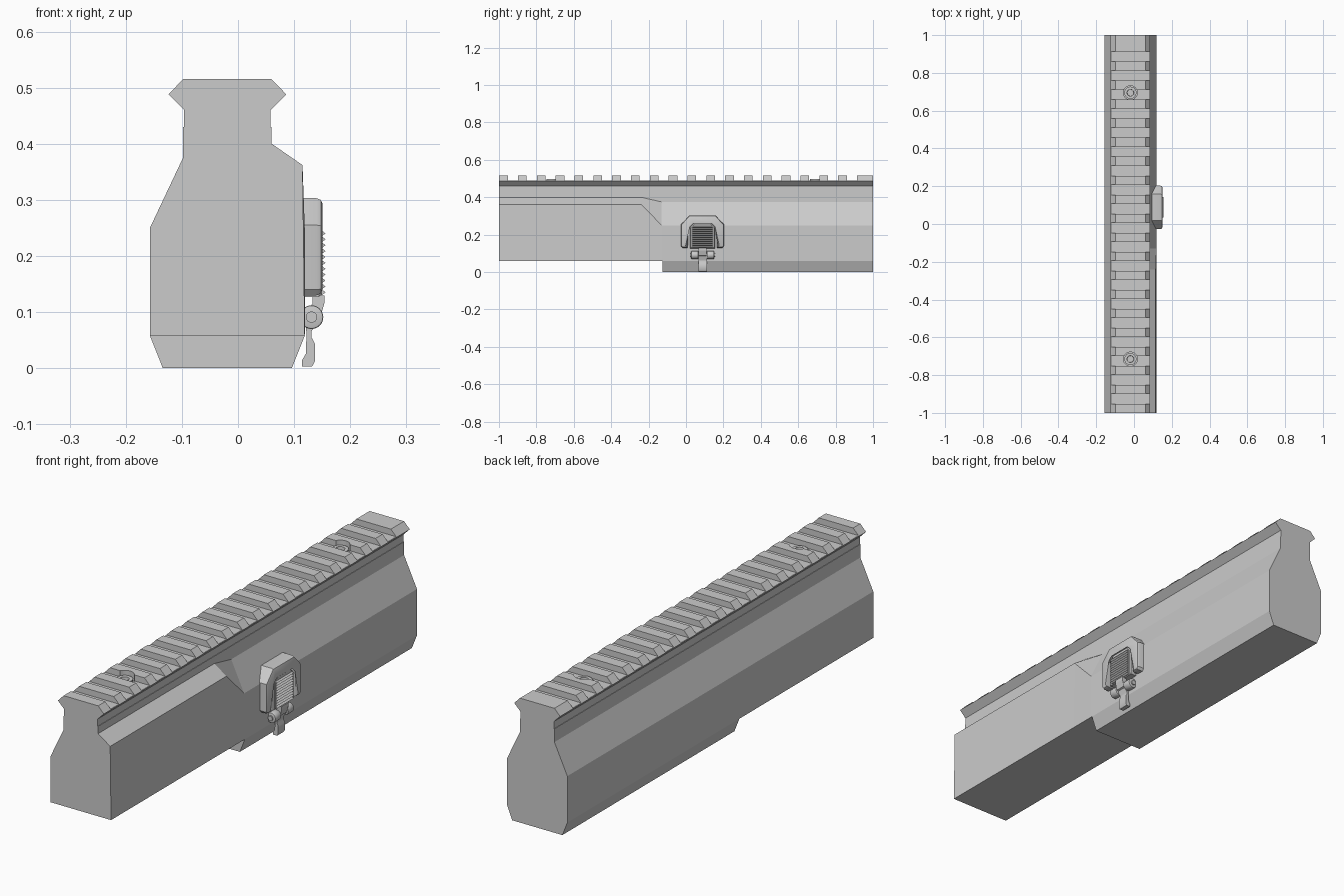
import bpy, bmesh, math
from mathutils import Matrix

if "Cube" in bpy.data.objects:
    bpy.data.objects.remove(bpy.data.objects["Cube"])

CX = -0.019  # centre line of the body


def finish(name, bm, smooth=False):
    bmesh.ops.recalc_face_normals(bm, faces=bm.faces)
    me = bpy.data.meshes.new(name)
    bm.to_mesh(me)
    bm.free()
    ob = bpy.data.objects.new(name, me)
    bpy.context.collection.objects.link(ob)
    if smooth:
        bpy.context.view_layer.objects.active = ob
        ob.select_set(True)
        bpy.ops.object.shade_smooth_by_angle(angle=math.radians(35))
        ob.select_set(False)
    return ob


def loft(bm, rings):
    vs = [[bm.verts.new(p) for p in r] for r in rings]
    n = len(vs[0])
    for a, b in zip(vs, vs[1:]):
        for i in range(n):
            j = (i + 1) % n
            bm.faces.new((a[i], a[j], b[j], b[i]))
    return bm.faces.new(vs[0]), bm.faces.new(vs[-1])


def along_y(bm, pts, y0, y1):
    return loft(bm, [[(x, y, z) for x, z in pts] for y in (y0, y1)])


def along_x(bm, pts, x0, x1):
    return loft(bm, [[(x, y, z) for y, z in pts] for x in (x0, x1)])


def cylinder(bm, r, depth, loc, rot=None, seg=32):
    m = Matrix.Translation(loc)
    if rot:
        m = m @ Matrix.Rotation(math.pi / 2, 4, rot)
    return bmesh.ops.create_cone(bm, cap_ends=True, segments=seg, radius1=r,
                                 radius2=r, depth=depth, matrix=m)


def both(half):
    # mirror a half profile (offset from centre, z) about the body centre
    return [(CX + x, z) for x, z in half] + [(CX - x, z) for x, z in reversed(half)]


def subtract(ob, cutter):
    mod = ob.modifiers.new("cut", 'BOOLEAN')
    mod.operation = 'DIFFERENCE'
    mod.solver = 'EXACT'
    mod.object = cutter
    bpy.context.view_layer.objects.active = ob
    bpy.ops.object.modifier_apply(modifier=mod.name)
    bpy.data.objects.remove(cutter)


# main body: squared right shoulder in front, tapering into the symmetric rear
rear = both([(0.138, 0.058), (0.138, 0.25), (0.079, 0.375), (0.079, 0.43)])
front = list(rear)
front[1] = (0.115, 0.362)
front[2] = (0.06, 0.40)
bm = bmesh.new()
loft(bm, [[(x, y, z) for x, z in prof] for prof, y in
          ((front, -1), (front, -0.24), (rear, -0.13), (rear, 1))])
finish("body", bm)

# deeper chamfered underside of the rear
bm = bmesh.new()
along_y(bm, both([(0.115, 0), (0.138, 0.058)]), -0.125, 1)
finish("lower_body", bm)

# slotted rail with two screw recesses
bm = bmesh.new()
along_y(bm, both([(0.077, 0.425), (0.077, 0.46), (0.105, 0.488), (0.079, 0.515)]), -1, 1)
rail = finish("rail", bm)
bm = bmesh.new()
for k in range(19):
    y = -0.953 + 0.1007 * k
    along_y(bm, [(-0.3, 0.49), (0.3, 0.49), (0.3, 0.6), (-0.3, 0.6)], y, y + 0.0545)
subtract(rail, finish("slot_cutter", bm))
SCREWS = (-0.715, 0.695)
bm = bmesh.new()
for y in SCREWS:
    cylinder(bm, 0.037, 0.1, (CX, y, 0.531))
subtract(rail, finish("bore_cutter", bm))

# socket screws
for i, y in enumerate(SCREWS):
    bm = bmesh.new()
    cylinder(bm, 0.032, 0.03, (CX, y, 0.482))
    top = max(bm.faces, key=lambda f: f.calc_center_median().z)
    bmesh.ops.inset_region(bm, faces=[top], thickness=0.014)
    bmesh.ops.inset_region(bm, faces=[top], thickness=0.001, depth=-0.012)
    finish(f"rail_screw_{i + 1}", bm, True)

# arched guard around the latch
YC = 0.088
half = [(0.079, 0.13), (0.107, 0.13), (0.115, 0.14), (0.115, 0.255), (0.07, 0.303)]
inner = [(0.055, 0.27), (0.079, 0.245)]
guard = ([(YC + a, z) for a, z in half] + [(YC - a, z) for a, z in reversed(half)]
         + [(YC - a, z) for a, z in reversed(inner)] + [(YC + a, z) for a, z in inner])
bm = bmesh.new()
cap = along_x(bm, guard, 0.08, 0.151)[1]
bmesh.ops.bevel(bm, geom=list(cap.edges), offset=0.011, segments=2, affect='EDGES', profile=0.5)
finish("latch_guard", bm, True)

# backing plate inside the guard
bm = bmesh.new()
along_x(bm, [(0.0, 0.135), (0.176, 0.135), (0.176, 0.25), (0.14, 0.28),
             (0.036, 0.28), (0.0, 0.25)], 0.09, 0.123)
finish("latch_plate", bm)

# push pad and its zigzag grip
bm = bmesh.new()
cap = along_x(bm, [(0.022, 0.127), (0.154, 0.127), (0.154, 0.24), (0.132, 0.262),
                   (0.044, 0.262), (0.022, 0.24)], 0.11, 0.149)[1]
bmesh.ops.bevel(bm, geom=list(cap.edges), offset=0.005, segments=1, affect='EDGES')
finish("latch_pad", bm)
bm = bmesh.new()
step = 0.0105
zigzag = [(0.14, 0.13)]
for i in range(11):
    z = 0.13 + i * step
    zigzag += [(0.149, z), (0.156, z + step / 2)]
zigzag += [(0.149, 0.13 + 11 * step), (0.14, 0.13 + 11 * step)]
along_y(bm, zigzag, 0.034, 0.142)
finish("pad_grip", bm)

# arm from the pad down to the hinge
bm = bmesh.new()
along_y(bm, [(0.133, 0.13), (0.154, 0.13), (0.154, 0.116), (0.146, 0.088),
             (0.128, 0.08), (0.12, 0.1), (0.133, 0.115)], 0.066, 0.11)
finish("latch_arm", bm)

# hinge barrels and pin
for name, y in (("hinge_barrel_front", 0.047), ("hinge_barrel_rear", 0.131)):
    bm = bmesh.new()
    cylinder(bm, 0.021, 0.038, (0.131, y, 0.091), 'X')
    bmesh.ops.bevel(bm, geom=[e for e in bm.edges if abs(e.verts[0].co.y - e.verts[1].co.y) < 1e-4],
                    offset=0.003, segments=2, affect='EDGES', profile=0.5)
    finish(name, bm, True)
bm = bmesh.new()
cylinder(bm, 0.01, 0.132, (0.131, 0.089, 0.091), 'X', 24)
finish("hinge_pin", bm, True)

# release lever hanging from the hinge
bm = bmesh.new()
along_y(bm, [(0.12, 0.095), (0.14, 0.095), (0.139, 0.078), (0.131, 0.066), (0.131, 0.055),
             (0.137, 0.044), (0.137, 0.012), (0.132, 0.003), (0.114, 0.003),
             (0.114, 0.014), (0.121, 0.026), (0.122, 0.06)], 0.067, 0.111)
finish("release_lever", bm, True)

# bracket joining the hinge to the body
bm = bmesh.new()
along_y(bm, [(0.11, 0.075), (0.128, 0.075), (0.128, 0.107), (0.11, 0.107)], 0.03, 0.148)
finish("hinge_bracket", bm)
